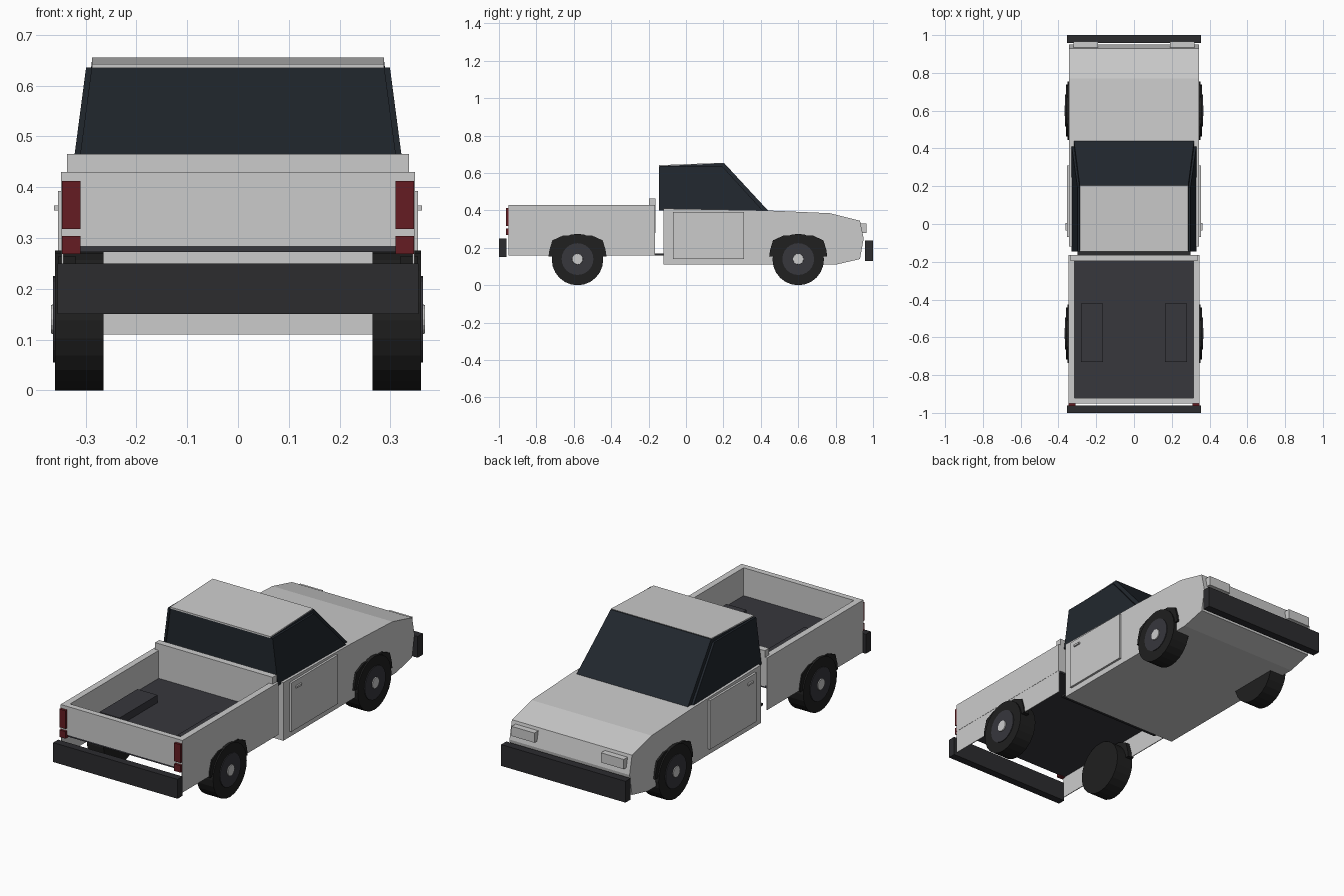
import bpy, bmesh, math
from mathutils import Matrix, Vector

if "Cube" in bpy.data.objects:
    bpy.data.objects.remove(bpy.data.objects["Cube"])


def mat(name, r, g, b):
    m = bpy.data.materials.new(name)
    m.diffuse_color = (r, g, b, 1)
    m.use_nodes = True
    m.node_tree.nodes["Principled BSDF"].inputs["Base Color"].default_value = m.diffuse_color
    return m


GLASS = mat("dark_glass", .015, .02, .027)
RUBBER = mat("rubber", .014, .014, .014)
TRIM = mat("dark_trim", .025, .025, .028)
LINER = mat("bed_liner", .038, .038, .046)
RED = mat("red_lens", .13, .012, .016)


def finish(name, bm, material=None):
    bmesh.ops.recalc_face_normals(bm, faces=bm.faces)
    me = bpy.data.meshes.new(name)
    bm.to_mesh(me)
    bm.free()
    ob = bpy.data.objects.new(name, me)
    bpy.context.collection.objects.link(ob)
    if material:
        me.materials.append(material)
    return ob


def box(name, x, y, z, material=None):
    bm = bmesh.new()
    bmesh.ops.create_cube(bm, size=1)
    for v in bm.verts:
        v.co = [(a + b) / 2 + c * (b - a) for (a, b), c in zip((x, y, z), v.co)]
    return finish(name, bm, material)


def pair(name, x, y, z, material=None):
    for side, s in (("right", 1), ("left", -1)):
        box(f"{side}_{name}", sorted((s * x[0], s * x[1])), y, z, material)


def loft(name, ring_a, ring_b, material=None):
    bm = bmesh.new()
    a = [bm.verts.new(p) for p in ring_a]
    b = [bm.verts.new(p) for p in ring_b]
    bm.faces.new(a)
    bm.faces.new(b)
    for i in range(len(a)):
        j = (i + 1) % len(a)
        bm.faces.new((a[i], a[j], b[j], b[i]))
    return finish(name, bm, material)


def prism(name, profile, x0, x1, material=None):
    return loft(name, [(x0, y, z) for y, z in profile],
                [(x1, y, z) for y, z in profile], material)


def disc(name, s, y, z, x0, x1, r0, r1, material=None, n=24):
    def ring(x, r):
        return [(s * x, y + r * math.cos(2 * math.pi * i / n),
                 z + r * math.sin(2 * math.pi * i / n)) for i in range(n)]
    return loft(name, ring(x0, r0), ring(x1, r1), material)


# Cab and hood body
prism("cab_body", [(-.12, .11), (.80, .11), (.93, .14), (.95, .25), (.93, .345),
                   (.77, .385), (.43, .40), (-.12, .41)], -.343, .343)

# Greenhouse: glass block, side windows and roof
loft("cab_glass",
     [(-.318, -.14, .40), (.318, -.14, .40), (.318, .44, .398), (-.318, .44, .398)],
     [(-.287, -.14, .637), (.287, -.14, .637), (.287, .205, .652), (-.287, .205, .652)],
     GLASS)
for side, s in (("right", 1), ("left", -1)):
    outline = [(.33, -.145, .40), (.33, .41, .40), (.299, .195, .635), (.299, -.145, .635)]
    loft(f"{side}_window", [(s * x, y, z) for x, y, z in outline],
         [(s * (x - .012), y, z) for x, y, z in outline], GLASS)
prism("roof", [(-.145, .634), (.2, .648), (.203, .655), (-.145, .642)], -.287, .287)

# Doors and handles
pair("door", (.335, .354), (-.07, .31), (.14, .392))
pair("door_handle", (.35, .362), (-.035, .005), (.354, .364))

# Cargo bed
pair("bed_side", (.315, .348), (-.95, -.165), (.28, .43))
pair("bed_skirt", (.343, .347), (-.95, -.165), (.16, .282))
box("tailgate", (-.32, .32), (-.95, -.92), (.283, .43))
box("bed_headboard", (-.336, .336), (-.197, -.163), (.28, .465))
box("bed_floor", (-.343, .343), (-.945, -.165), (.272, .286), LINER)
pair("wheel_well", (.165, .28), (-.73, -.42), (.28, .325), LINER)
box("frame_link", (-.3, .3), (-.2, -.115), (.16, .17), TRIM)

# Lights
pair("tail_light", (.31, .346), (-.963, -.94), (.318, .412), RED)
pair("lower_tail_light", (.31, .346), (-.963, -.94), (.268, .304), RED)
pair("headlight", (.19, .32), (.92, .965), (.28, .33))

# Bumpers
box("rear_bumper", (-.355, .355), (-1, -.96), (.15, .25), TRIM)
box("front_bumper", (-.355, .355), (.958, 1), (.13, .24), TRIM)

# Wheels and arches
for end, y in (("front", .60), ("rear", -.58)):
    for side, s in (("right", 1), ("left", -1)):
        n = f"{end}_{side}"
        disc(n + "_tire", s, y, .1375, .265, .36, .1375, .1375, RUBBER)
        disc(n + "_rim", s, y, .14, .35, .364, .085, .085, LINER)
        disc(n + "_hub", s, y, .14, .36, .368, .03, .028, None, 16)
        arch = [(-.155, .155), (-.15, .19), (-.135, .24), (-.08, .265),
                (.08, .265), (.135, .24), (.15, .19), (.155, .155)]
        prism(n + "_arch", [(y + a, z) for a, z in arch], s * .32, s * .353, RUBBER)
